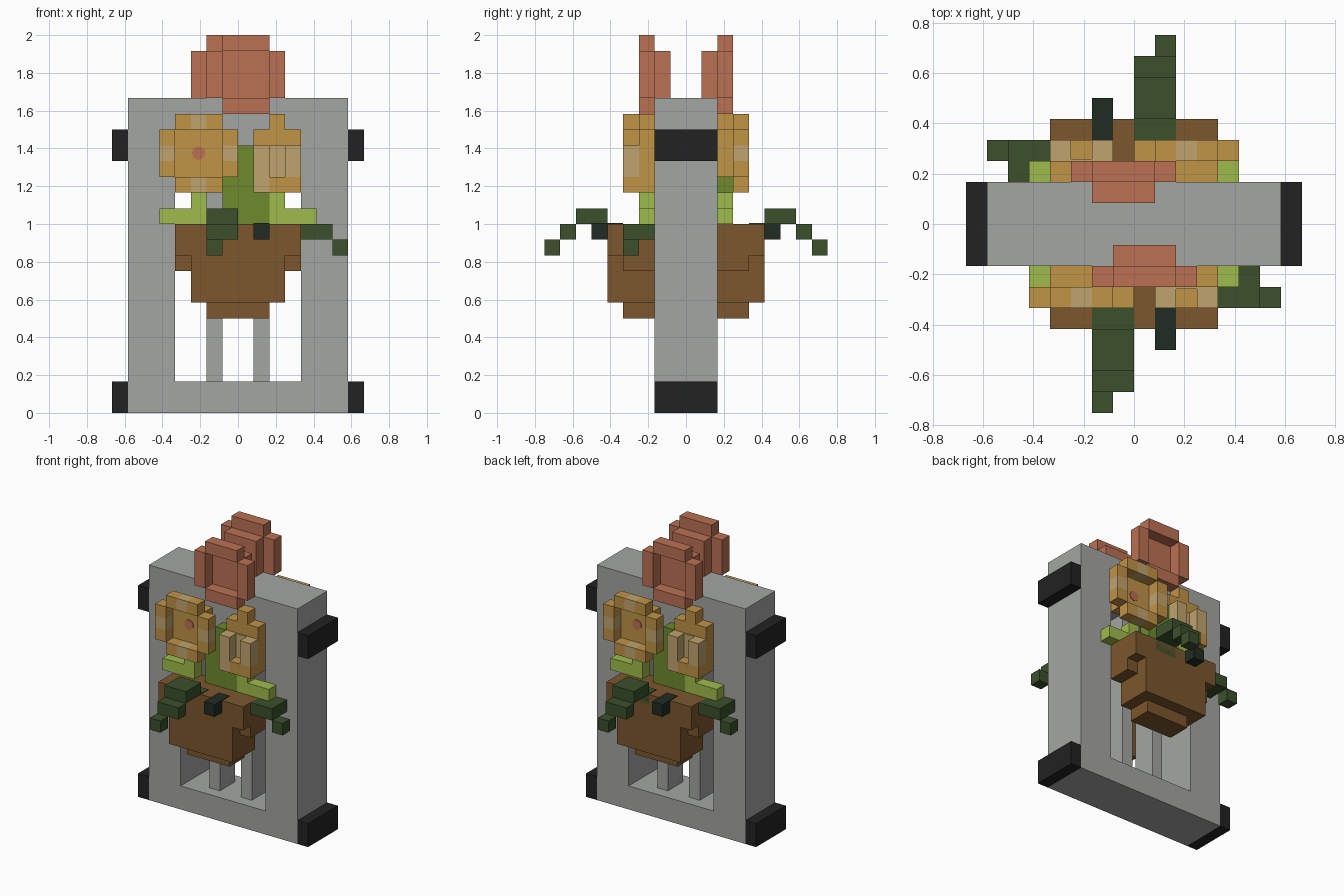
import bpy, bmesh, math
from mathutils import Matrix, Vector

cube = bpy.data.objects.get("Cube")
if cube:
    bpy.data.objects.remove(cube)

U = 1 / 12  # one block of the grid


def linear(c):
    c /= 255
    return c / 12.92 if c <= 0.04 else ((c + 0.055) / 1.055) ** 2.4


def material(name, r, g, b):
    mat = bpy.data.materials.new(name)
    mat.use_nodes = True
    colour = (linear(r), linear(g), linear(b), 1)
    mat.diffuse_color = colour
    mat.node_tree.nodes["Principled BSDF"].inputs["Base Color"].default_value = colour
    return mat


stone = material("stone grey", 164, 166, 163)
black = material("rubber black", 34, 34, 34)
salmon = material("salmon", 187, 113, 83)
gold = material("gold", 192, 147, 70)
pale = material("pale gold", 192, 164, 110)
brown = material("pot brown", 124, 87, 45)
lime = material("lime green", 160, 187, 76)
olive = material("stem green", 109, 138, 45)
leaf = material("leaf green", 59, 80, 44)
shade = material("deep green", 32, 44, 35)


def finish(name, mat, bm):
    mesh = bpy.data.meshes.new(name)
    bm.to_mesh(mesh)
    bm.free()
    mesh.materials.append(mat)
    obj = bpy.data.objects.new(name, mesh)
    bpy.context.collection.objects.link(obj)
    return obj


def blocks(name, mat, *boxes):
    """One object made of boxes, each given as x, y and z ranges in blocks."""
    bm = bmesh.new()
    for box in boxes:
        centre = Vector([(a + b) / 2 * U for a, b in box])
        size = Vector([(b - a) * U for a, b in box])
        bmesh.ops.create_cube(bm, size=1, matrix=Matrix.Translation(centre) @ Matrix.Diagonal(size).to_4x4())
    return finish(name, mat, bm)


def both(name, mat, *boxes):
    """A part on the front and its half-turned twin on the back."""
    turn_copy(blocks("front_" + name, mat, *boxes), name)


def turn_copy(obj, name):
    twin = obj.copy()
    twin.name = "back_" + name
    twin.rotation_euler.z = math.pi
    bpy.context.collection.objects.link(twin)


def blossom(name, x, y, z, petal, accent):
    """Four three-block petals around a recessed heart; x, y, z is the heart's low front corner."""
    front = (y - 1, y)
    ends, middles = [], []
    for i in range(3):
        group = middles if i == 1 else ends
        for j in (-1, 3):
            group.append(((x + i, x + i + 1), front, (z + j, z + j + 1)))
            group.append(((x + j, x + j + 1), front, (z + i, z + i + 1)))
    both(name + "_heart", petal, ((x, x + 3), (y, y + 1), (z, z + 3)))
    if accent is petal:
        sides = [((x + j, x + j + 1), front, (z, z + 3)) for j in (-1, 3)]
        caps = [((x, x + 3), front, (z + j, z + j + 1)) for j in (-1, 3)]
        both(name + "_petals", petal, *sides, *caps)
    else:
        both(name + "_petals", petal, *ends)
        both(name + "_petal_middles", accent, *middles)


# Frame with an open window, bars and corner feet
deep = (-2, 2)
blocks("frame", stone,
       ((-7, -4), deep, (0, 20)), ((4, 7), deep, (0, 20)),
       ((-4, 4), deep, (0, 2)), ((-4, 4), deep, (16, 20)))
for side, x in (("right", -2), ("left", 1)):
    blocks(side + "_bar", stone, ((x, x + 1), (-1, 1), (2, 16)))
for side, x in (("right", -8), ("left", 7)):
    blocks(side + "_lower_foot", black, ((x, x + 1), deep, (0, 2)))
    blocks(side + "_upper_foot", black, ((x, x + 1), deep, (16, 18)))

# Stepped hanging pot
both("pot", brown,
     ((-2, 2), (-4, -2), (6, 7)), ((-3, 3), (-5, -2), (7, 10)),
     ((-4, 4), (-4, -2), (9, 10)), ((-4, 4), (-5, -2), (10, 12)))

# Stem and foliage
near = (-3, -2)
both("stem", olive, ((0, 1), near, (12, 17)), ((-1, 0), near, (12, 15)), ((1, 2), near, (12, 14)))
both("right_sprig", lime, ((-5, -2), near, (12, 13)), ((-3, -2), near, (13, 14)))
both("left_sprig", lime, ((2, 5), near, (12, 13)), ((2, 3), near, (13, 14)))
both("long_leaf", leaf,
     ((-2, 0), (-5, -4), (11, 12.05)), ((-2, 0), (-7, -5), (12, 13)),
     ((-2, 0), (-8, -7), (11, 12)), ((-2, -1), (-9, -8), (10, 11)))
both("side_leaf", leaf, ((4, 6), (-4, -2), (11, 12)), ((6, 7), (-4, -3), (10, 11)))
both("small_leaf", shade, ((1, 2), (-6, -4), (11, 12.05)))

# Open blossoms
blossom("gold_blossom", -4, -3, 15, gold, pale)
blossom("salmon_blossom", -1, -2, 20, salmon, salmon)

# Round eye of the gold blossom
bm = bmesh.new()
bmesh.ops.create_cone(bm, cap_ends=True, segments=16, radius1=0.035, radius2=0.035, depth=0.008,
                      matrix=Matrix.Translation(Vector((-2.5, -3, 16.5)) * U) @ Matrix.Rotation(math.pi / 2, 4, "X"))
turn_copy(finish("front_blossom_eye", salmon, bm), "blossom_eye")

# Half-closed bud with pale front petals
both("bud", gold,
     ((1, 2), near, (14, 18)), ((2, 3), near, (14, 19)), ((3, 4), near, (14, 18)),
     ((2, 4), (-4, -3), (14, 15)))
both("bud_petals", pale, ((1, 2), (-4, -3), (14, 17)), ((3, 4), (-4, -3), (15, 17)),
     ((2, 3), (-3.1, -3), (15, 17)))
